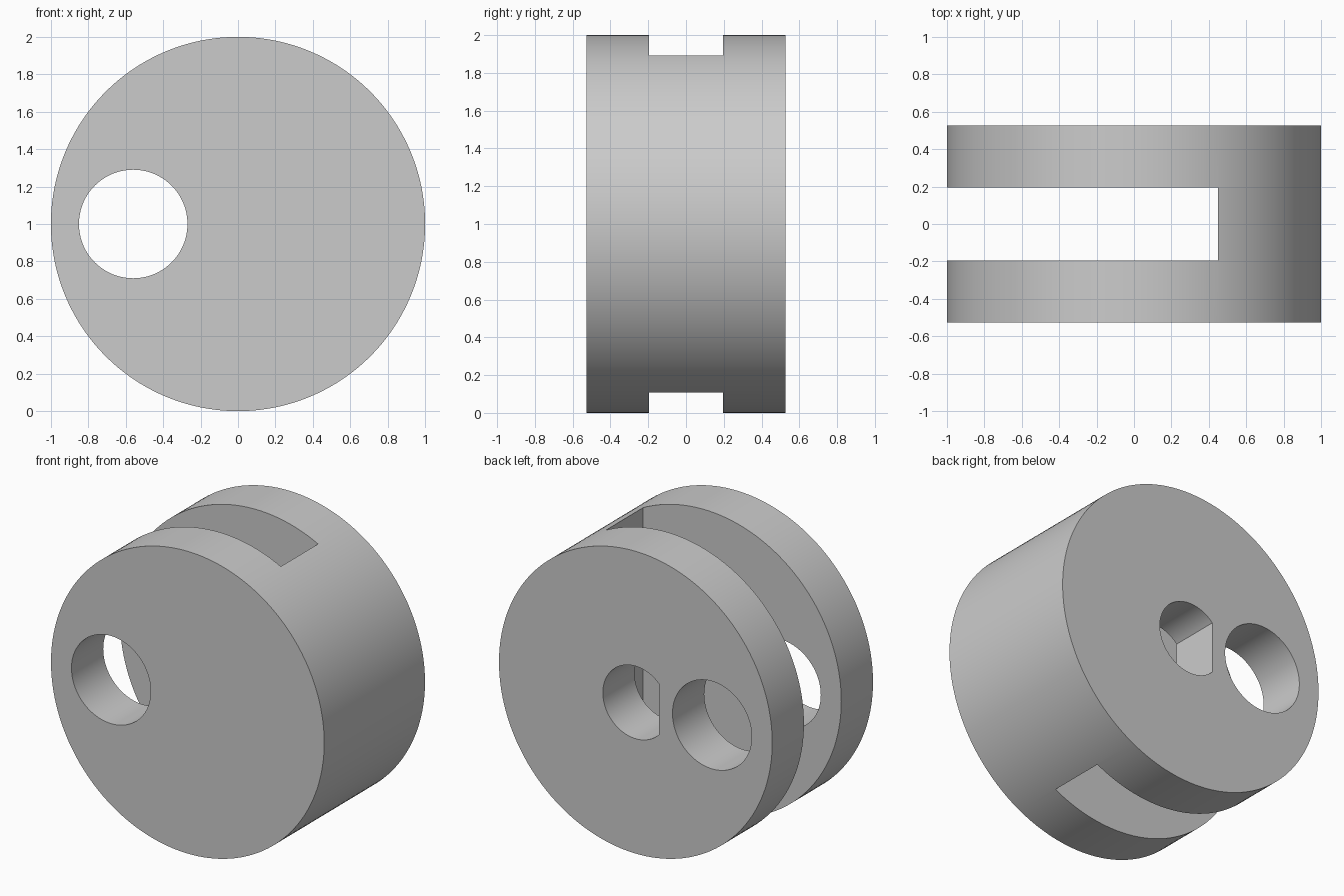
import bpy, bmesh
from math import cos, sin, pi, acos, radians

if "Cube" in bpy.data.objects:
    bpy.data.objects.remove(bpy.data.objects["Cube"], do_unlink=True)

HALF_DEPTH = 0.527
HALF_SLOT = 0.195
CENTRE_Z = 1.0

grey = bpy.data.materials.new("plain grey")
grey.use_nodes = True
colour = (0.6, 0.6, 0.6, 1)
grey.diffuse_color = colour
grey.node_tree.nodes["Principled BSDF"].inputs["Base Color"].default_value = colour


def arc(cx, radius, start, end, steps):
    """Points along an arc in the XZ plane, centred at disc height."""
    angles = [start + (end - start) * i / steps for i in range(steps + 1)]
    return [(cx + radius * cos(a), CENTRE_Z + radius * sin(a)) for a in angles]


def circle(cx, radius, steps):
    return arc(cx, radius, 0, 2 * pi, steps)[:-1]


def prism(name, profile, y0, y1):
    """Extrude an XZ profile from y0 to y1."""
    bm = bmesh.new()
    base = bm.faces.new([bm.verts.new((x, y0, z)) for x, z in profile])
    grown = bmesh.ops.extrude_face_region(bm, geom=[base])["geom"]
    moved = [g for g in grown if isinstance(g, bmesh.types.BMVert)]
    bmesh.ops.translate(bm, verts=moved, vec=(0, y1 - y0, 0))
    bmesh.ops.recalc_face_normals(bm, faces=bm.faces)
    mesh = bpy.data.meshes.new(name)
    bm.to_mesh(mesh)
    bm.free()
    mesh.materials.append(grey)
    obj = bpy.data.objects.new(name, mesh)
    bpy.context.collection.objects.link(obj)
    return obj


# Thick round body
disc = prism("disc_body", circle(0, 1, 160), -HALF_DEPTH, HALF_DEPTH)

# Slot open at the sides, round through hole, D-shaped shaft hole in the back wall
slot_profile = [(-1.2, -0.2), (0.45, -0.2), (0.45, 2.2), (-1.2, 2.2)]
flat = acos(-0.17 / 0.24)
cutters = [
    prism("slot_cutter", slot_profile, -HALF_SLOT, HALF_SLOT),
    prism("round_hole_cutter", circle(-0.56, 0.29, 96), -0.8, 0.8),
    prism("shaft_hole_cutter", arc(0, 0.24, -flat, flat, 72), 0, 0.8),
]

bpy.context.view_layer.objects.active = disc
for cutter in cutters:
    cutter.hide_render = True
    cut = disc.modifiers.new(cutter.name, "BOOLEAN")
    cut.operation = "DIFFERENCE"
    cut.solver = "EXACT"
    cut.object = cutter
    bpy.ops.object.modifier_apply(modifier=cut.name)
    bpy.data.objects.remove(cutter, do_unlink=True)

# Smooth rims with crisp edges
bpy.ops.object.select_all(action="DESELECT")
disc.select_set(True)
bpy.ops.object.shade_smooth_by_angle(angle=radians(30))
